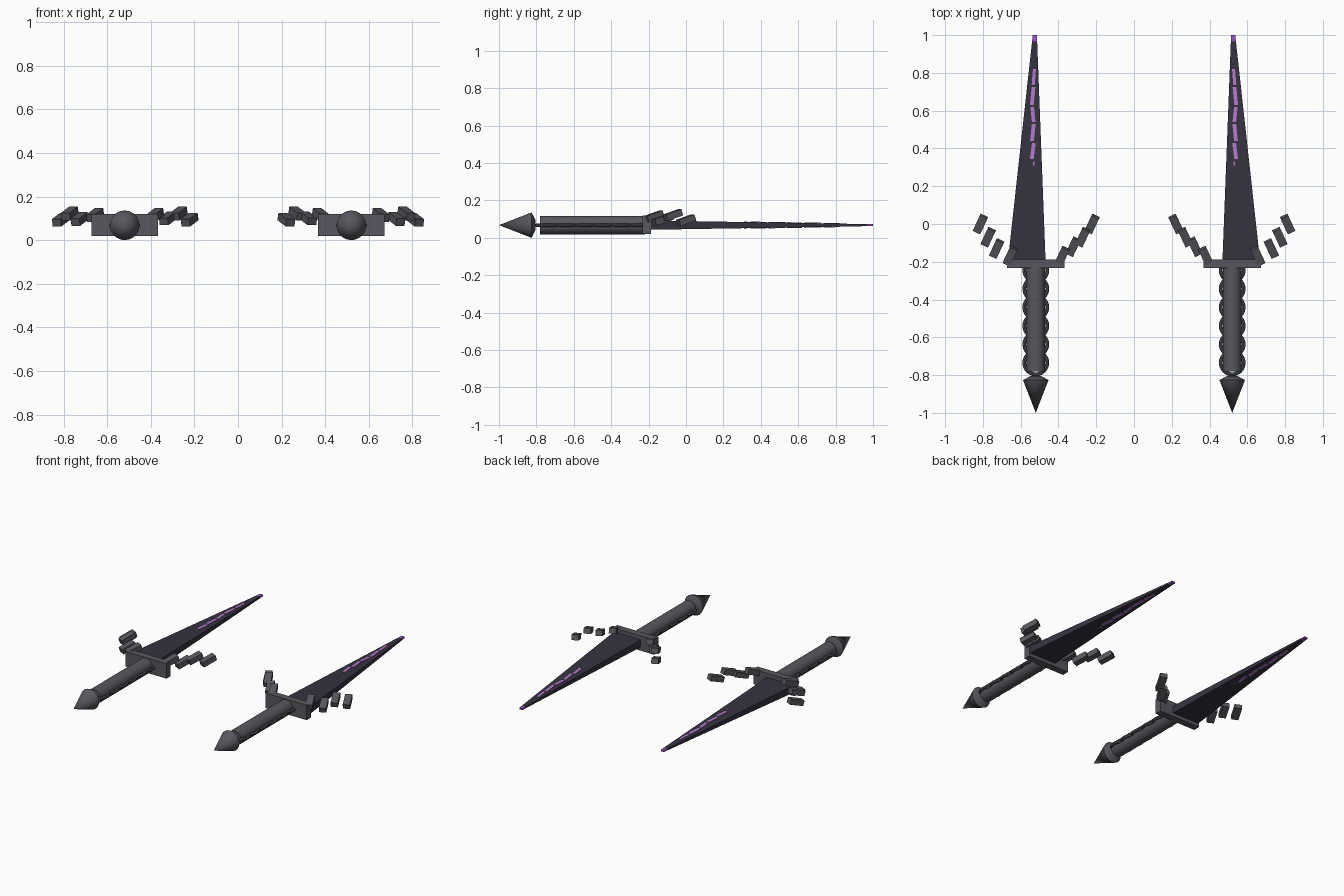
import bpy, bmesh, math
from mathutils import Matrix, Vector, Euler

if "Cube" in bpy.data.objects:
    bpy.data.objects.remove(bpy.data.objects["Cube"])

CX, CZ = 0.52, 0.068      # axis of the right-hand dagger


def material(name, rgb):
    m = bpy.data.materials.new(name)
    m.diffuse_color = (*rgb, 1)
    m.use_nodes = True
    m.node_tree.nodes["Principled BSDF"].inputs["Base Color"].default_value = m.diffuse_color
    return m


STEEL = material("grey steel", (0.095, 0.095, 0.112))
DARK = material("dark blade", (0.036, 0.033, 0.052))
LILAC = material("lilac rune", (0.46, 0.20, 0.60))
VIOLET = material("violet tip", (0.30, 0.09, 0.52))


def finish(bm, name, mat, smooth=False):
    """Turn a bmesh into an object and mirror it to the second dagger."""
    bmesh.ops.recalc_face_normals(bm, faces=bm.faces)
    me = bpy.data.meshes.new(name)
    bm.to_mesh(me)
    bm.free()
    me.materials.append(mat)
    ob = bpy.data.objects.new(name, me)
    bpy.context.collection.objects.link(ob)
    ob.modifiers.new("pair", 'MIRROR').use_axis[0] = True
    ob.modifiers["pair"].use_mirror_merge = False
    if smooth:
        bpy.ops.object.select_all(action='DESELECT')
        ob.select_set(True)
        bpy.context.view_layer.objects.active = ob
        bpy.ops.object.shade_smooth_by_angle(angle=math.radians(35))
    return ob


def box(bm, centre, size, rot=(0, 0, 0)):
    mat = (Matrix.Translation(centre) @ Euler(rot).to_matrix().to_4x4()
           @ Matrix.Diagonal((*size, 1)))
    bmesh.ops.create_cube(bm, size=1, matrix=mat)


def cone_y(bm, y0, y1, r0, r1, sides):
    """Round section along y, from radius r0 at y0 to r1 at y1."""
    mat = (Matrix.Translation((CX, (y0 + y1) / 2, CZ))
           @ Matrix.Rotation(math.radians(-90), 4, 'X'))
    bmesh.ops.create_cone(bm, cap_ends=True, segments=sides, radius1=r0,
                          radius2=r1, depth=y1 - y0, matrix=mat)


def blade_at(y):
    """Left edge, right edge and half thickness of the blade at y."""
    t = (y + 0.2) / 1.2
    return 0.468 + 0.046 * t, 0.668 - 0.132 * t, 0.025 - 0.020 * t


def slab(bm, sections):
    """Loft rectangular sections (y, left, right, half height)."""
    rings = [[bm.verts.new((x, y, CZ + z)) for x, z in
              ((a, -h), (b, -h), (b, h), (a, h))] for y, a, b, h in sections]
    for p, q in zip(rings, rings[1:]):
        for i in range(4):
            j = (i + 1) % 4
            bm.faces.new((p[i], p[j], q[j], q[i]))
    bm.faces.new(rings[0])
    bm.faces.new(rings[-1][::-1])


# Tapered blade and its coloured tip
bm = bmesh.new()
slab(bm, [(y, *blade_at(y)) for y in (-0.2, 0.965)])
finish(bm, "blade", DARK)
bm = bmesh.new()
slab(bm, [(y, *blade_at(y)) for y in (0.965, 1.0)])
finish(bm, "blade_tip", VIOLET)

# Dashed rune line, inlaid through the blade
bm = bmesh.new()
dashes = [(0.31, 0.33, 0.531, 0.531, 0.008), (0.345, 0.43, 0.541, 0.530, 0.020),
          (0.44, 0.53, 0.540, 0.531, 0.020), (0.54, 0.62, 0.531, 0.539, 0.019),
          (0.63, 0.725, 0.541, 0.532, 0.020), (0.735, 0.82, 0.534, 0.527, 0.016)]
for y0, y1, x0, x1, w in dashes:
    slab(bm, [(y, x - w / 2, x + w / 2, blade_at(y)[2] + 0.003)
              for y, x in ((y0, x0), (y1, x1))])
finish(bm, "rune_dashes", LILAC)

# Crossguard
bm = bmesh.new()
box(bm, (CX, -0.21, 0.07), (0.305, 0.045, 0.10))
finish(bm, "crossguard", STEEL)

# Floating slanted blocks fanning out on both sides of the guard
bm = bmesh.new()
for c in ((0.655, -0.17, 0.115), (0.727, -0.13, 0.097), (0.772, -0.07, 0.122),
          (0.813, 0.0, 0.094), (0.380, -0.17, 0.115), (0.322, -0.12, 0.100),
          (0.272, -0.07, 0.122), (0.222, 0.0, 0.094)):
    box(bm, c, (0.044, 0.095, 0.035),
        (math.radians(18), 0, math.radians(25)))
finish(bm, "guard_blocks", STEEL)

# Grip rod
bm = bmesh.new()
cone_y(bm, -0.78, -0.22, 0.05, 0.05, 12)
finish(bm, "grip", STEEL, True)

# Flat rings threaded along the grip
bm = bmesh.new()
for i in range(6):
    y = -0.735 + 0.098 * i
    mat = (Matrix.Translation((CX + 0.061, y, CZ))
           @ Matrix.Rotation(math.radians(90), 4, 'X'))
    start = bmesh.ops.create_circle(bm, segments=8, radius=0.010, matrix=mat)
    edges = list({e for v in start["verts"] for e in v.link_edges})
    bmesh.ops.spin(bm, geom=start["verts"] + edges, cent=(CX, y, CZ),
                   axis=(0, 0, 1), angle=math.tau, steps=24, use_merge=True)
bmesh.ops.remove_doubles(bm, verts=bm.verts, dist=0.0005)
finish(bm, "grip_rings", STEEL, True)

# Pointed pommel with a short back taper
bm = bmesh.new()
cone_y(bm, -1.0, -0.825, 0.0, 0.068, 20)
cone_y(bm, -0.825, -0.805, 0.066, 0.028, 20)
finish(bm, "pommel", STEEL, True)
